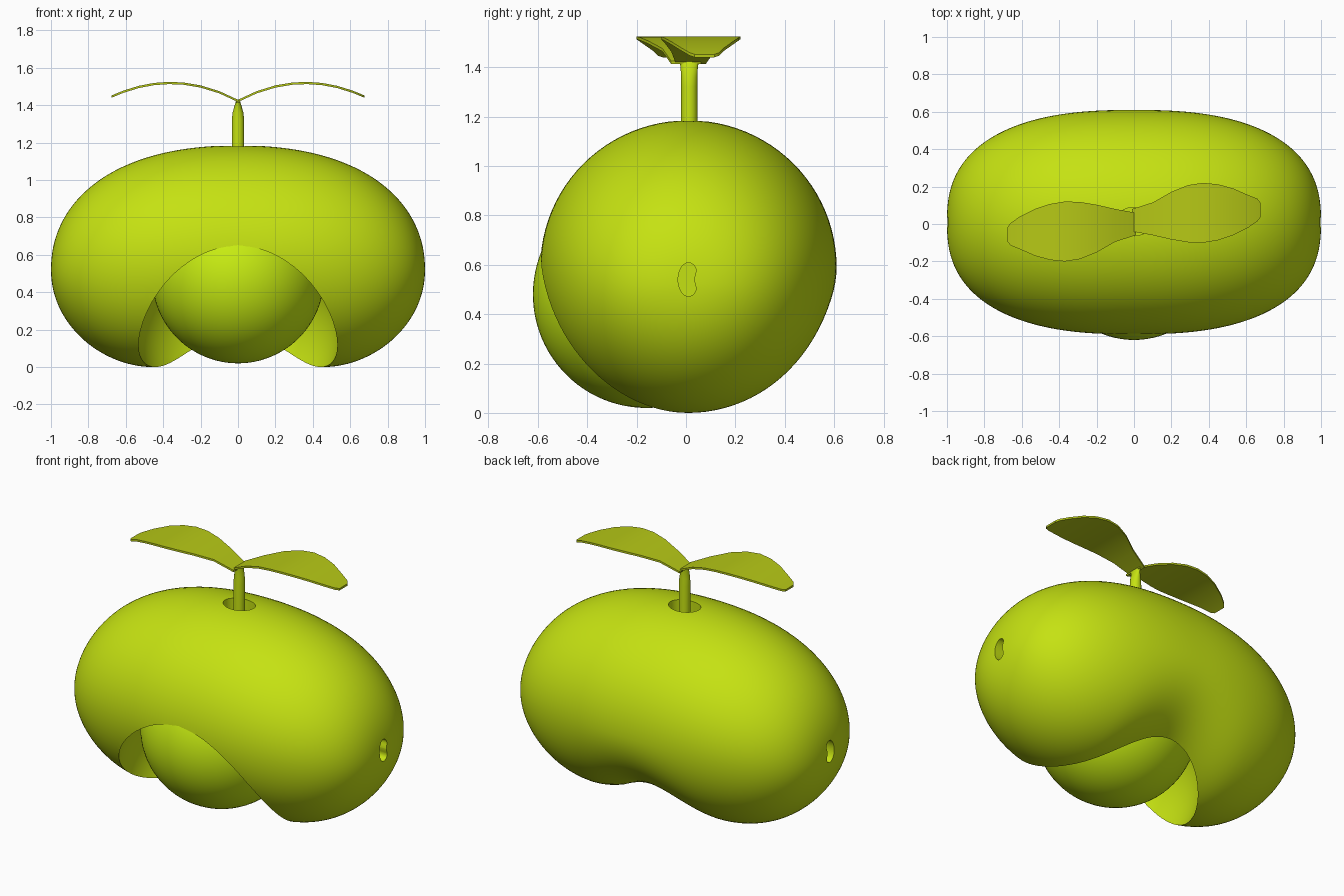
import bpy, bmesh, math
from math import sin, cos, pi
from mathutils import Matrix, Vector

if "Cube" in bpy.data.objects:
    bpy.data.objects.remove(bpy.data.objects["Cube"])

CY = 0.01  # fore-aft centre of the body


def material(name, rgb):
    m = bpy.data.materials.new(name)
    m.diffuse_color = (*rgb, 1)
    m.use_nodes = True
    m.node_tree.nodes["Principled BSDF"].inputs["Base Color"].default_value = m.diffuse_color
    return m


skin = material("skin_green", (0.56, 0.76, 0.006))
seed_mat = material("seed_green", (0.58, 0.85, 0.006))
leaf_mat = material("leaf_green", (0.47, 0.58, 0.008))


def finish(name, bm, mat=None, angle=35):
    bmesh.ops.recalc_face_normals(bm, faces=bm.faces)
    me = bpy.data.meshes.new(name)
    bm.to_mesh(me)
    bm.free()
    ob = bpy.data.objects.new(name, me)
    bpy.context.collection.objects.link(ob)
    if mat:
        me.materials.append(mat)
    bpy.ops.object.select_all(action='DESELECT')
    ob.select_set(True)
    bpy.context.view_layer.objects.active = ob
    bpy.ops.object.shade_smooth_by_angle(angle=math.radians(angle))
    return ob


def loft(rings, start=None, end=None):
    """Skin closed rings of points; the ends close to a point or a flat cap."""
    bm = bmesh.new()
    vr = [[bm.verts.new(p) for p in r] for r in rings]
    n = len(vr[0])
    for a, b in zip(vr, vr[1:]):
        for i in range(n):
            j = (i + 1) % n
            bm.faces.new((a[i], a[j], b[j], b[i]))
    for ring, tip in ((vr[0], start), (vr[-1], end)):
        if tip is None:
            bm.faces.new(ring)
        else:
            t = bm.verts.new(tip)
            for i in range(n):
                bm.faces.new((ring[i], ring[(i + 1) % n], t))
    return bm


# Bean body: egg-shaped sections lofted along x
def section(x, n=96):
    a = abs(x)
    mid = 0.52 + 0.07 * (1 - a * a)
    half = 0.6 * (1 - a ** 2.5) ** 0.4
    up = (1.185 - mid) * (1 - a ** 2.15) ** (1 / 2.15)
    if a > 0.45:
        down = mid * math.sqrt(1 - ((a - 0.45) / 0.55) ** 2)
    else:
        down = mid - 0.12 * (1 + cos(pi * a / 0.45)) / 2
    return [(x, CY + half * cos(t), mid + (up if sin(t) > 0 else down) * sin(t))
            for t in (2 * pi * i / n for i in range(n))]


N = 120
rings = [section(sin(-pi / 2 + pi * i / N)) for i in range(1, N)]
body = finish("bean_body", loft(rings, (-1, CY, 0.52), (1, CY, 0.52)), skin)


# Cutters: seed socket, stem hole and kidney-shaped end holes
def sphere(name, centre, r, mat=None):
    bm = bmesh.new()
    bmesh.ops.create_uvsphere(bm, u_segments=80, v_segments=48, radius=r,
                              matrix=Matrix.Translation(centre))
    return finish(name, bm, mat)


def oval(z, rx, ry, n=40):
    return [(rx * cos(2 * pi * i / n), 0.013 + ry * sin(2 * pi * i / n), z)
            for i in range(n)]


def kidney(x, n=40):
    pts = []
    for i in range(n):
        t = 2 * pi * i / n
        y = 0.042 * cos(t) - 0.018 * max(0, cos(t)) ** 8
        pts.append((x, CY + y, 0.54 + 0.068 * sin(t)))
    return pts


cutters = [sphere("socket_cutter", (0, -0.23, 0.23), 0.55),
           finish("stem_hole_cutter", loft([oval(0.95, 0.098, 0.076), oval(1.3, 0.098, 0.076)]))]
for s, side in ((1, "right"), (-1, "left")):
    cutters.append(finish(side + "_end_hole_cutter", loft([kidney(s * 0.88), kidney(s * 1.1)])))
for c in cutters:
    m = body.modifiers.new(c.name, 'BOOLEAN')
    m.operation, m.solver, m.object = 'DIFFERENCE', 'EXACT', c
bpy.context.view_layer.update()
cut_mesh = bpy.data.meshes.new_from_object(body.evaluated_get(bpy.context.evaluated_depsgraph_get()))
body.modifiers.clear()
body.data = cut_mesh
for c in cutters:
    bpy.data.objects.remove(c)
bpy.ops.object.select_all(action='DESELECT')
body.select_set(True)
bpy.context.view_layer.objects.active = body
bpy.ops.object.shade_smooth_by_angle(angle=math.radians(35))

# Round seed resting in the socket
sphere("seed", (0, -0.16, 0.48), 0.46, seed_mat)

# Stem: round below, pinched flat where the leaves join
stem = [(0.95, 0.033, 0.033), (1.32, 0.033, 0.033), (1.36, 0.029, 0.033),
        (1.40, 0.018, 0.035), (1.425, 0.01, 0.04)]
finish("stem", loft([oval(z, rx, ry, 24) for z, rx, ry in stem]), skin)

# Leaves: arched blades, the second is the first turned half round
OUTLINE = [(-0.01, -0.04, 0.08), (0.1, -0.06, 0.115), (0.2, -0.083, 0.172),
           (0.29, -0.098, 0.208), (0.37, -0.1, 0.22), (0.45, -0.087, 0.212),
           (0.53, -0.06, 0.19), (0.61, -0.02, 0.155), (0.66, 0.015, 0.135),
           (0.675, 0.035, 0.115)]


def leaf(name, turn):
    blade = []
    for x, y0, y1 in OUTLINE:
        z = 1.525 - 0.095 * ((x - 0.36) / 0.36) ** 2
        ys = [y0 + (y1 - y0) * k / 6 for k in range(7)]
        blade.append([(x, y, z) for y in ys] + [(x, y, z - 0.012) for y in reversed(ys)])
    bm = loft(blade)
    pivot = Vector((0, CY, 0))
    bmesh.ops.rotate(bm, verts=bm.verts, cent=pivot, matrix=Matrix.Rotation(turn, 3, 'Z'))
    finish(name, bm, leaf_mat)


leaf("right_leaf", 0)
leaf("left_leaf", pi)
